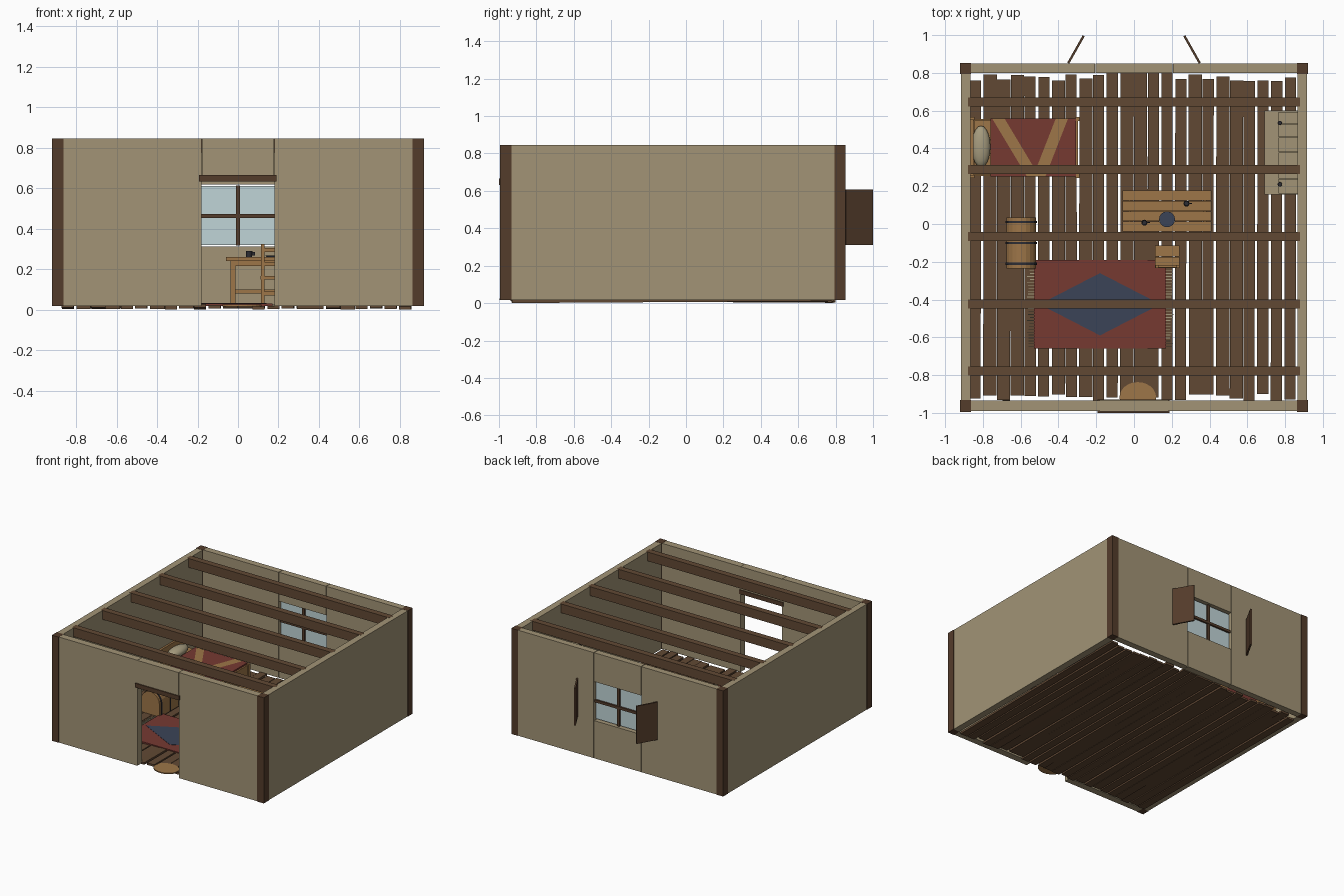
import bpy, bmesh, math, random
from mathutils import Matrix

cube = bpy.data.objects.get("Cube")
if cube:
    bpy.data.objects.remove(cube, do_unlink=True)
random.seed(4)


def material(name, r, g, b):
    m = bpy.data.materials.new(name)
    m.use_nodes = True
    m.diffuse_color = (r, g, b, 1)
    m.node_tree.nodes["Principled BSDF"].inputs["Base Color"].default_value = (r, g, b, 1)
    return m


PLASTER = material("plaster", 0.36, 0.295, 0.18)
DARK = material("dark_wood", 0.088, 0.045, 0.024)
PLANK = material("floor_wood", 0.12, 0.066, 0.034)
TAN = material("light_wood", 0.34, 0.18, 0.065)
RED = material("red_cloth", 0.18, 0.041, 0.031)
BLUE = material("blue_cloth", 0.043, 0.057, 0.097)
GLASS = material("window_glass", 0.53, 0.66, 0.68)
IRON = material("iron", 0.026, 0.026, 0.034)
LINEN = material("linen", 0.38, 0.33, 0.21)


def finish(name, bm, *mats):
    bmesh.ops.recalc_face_normals(bm, faces=bm.faces)
    mesh = bpy.data.meshes.new(name)
    bm.to_mesh(mesh)
    bm.free()
    for m in mats:
        mesh.materials.append(m)
    ob = bpy.data.objects.new(name, mesh)
    bpy.context.collection.objects.link(ob)
    return ob


def add_box(bm, x0, x1, y0, y1, z0, z1):
    mat = Matrix.Translation(((x0 + x1) / 2, (y0 + y1) / 2, (z0 + z1) / 2))
    mat = mat @ Matrix.Diagonal((x1 - x0, y1 - y0, z1 - z0, 1))
    return bmesh.ops.create_cube(bm, size=1, matrix=mat)["verts"]


def box(name, xs, ys, zs, mat):
    bm = bmesh.new()
    add_box(bm, *xs, *ys, *zs)
    return finish(name, bm, mat)


def lathe(name, profile, mat, loc, turn=None, sides=16):
    """Spin (radius, height) pairs about the local z axis."""
    bm = bmesh.new()
    rings = [[bm.verts.new((r * math.cos(2 * math.pi * i / sides),
                            r * math.sin(2 * math.pi * i / sides), h)) for i in range(sides)]
             for r, h in profile]
    for a, b in zip(rings, rings[1:]):
        for i in range(sides):
            j = (i + 1) % sides
            bm.faces.new((a[i], a[j], b[j], b[i]))
    bm.faces.new(rings[0])
    bm.faces.new(rings[-1])
    bm.transform(Matrix.Translation(loc) @ (turn or Matrix()))
    return finish(name, bm, mat)


def arched_box(name, x, half, y0, y1, z0, z1, mat):
    """Box along y with a half-round top of radius half."""
    bm = bmesh.new()
    outline = [(x - half, z0), (x + half, z0)]
    outline += [(x + half * math.cos(math.pi * i / 10), z1 + half * math.sin(math.pi * i / 10))
                for i in range(11)]
    face = bm.faces.new([bm.verts.new((px, y0, pz)) for px, pz in outline])
    end = bmesh.ops.extrude_face_region(bm, geom=[face])["geom"]
    bmesh.ops.translate(bm, vec=(0, y1 - y0, 0),
                        verts=[g for g in end if isinstance(g, bmesh.types.BMVert)])
    return finish(name, bm, mat)


# Floor planks, slightly tilted, with uneven ends and a few open gaps
bm = bmesh.new()
count, step = 24, 1.74 / 24
for i in range(count):
    x = -0.87 + i * step
    gap = 0.013 if random.random() < 0.35 else 0.002
    back = 0.80 if 9 < i < 15 else random.uniform(0.755, 0.795)
    verts = add_box(bm, x, x + step - gap, random.uniform(-0.94, -0.90), back, 0.006, 0.022)
    tilt = Matrix.Rotation(random.uniform(-0.006, 0.006), 4, 'X')
    yaw = Matrix.Rotation(random.uniform(-0.002, 0.002), 4, 'Z')
    pivot = Matrix.Translation((x, 0, 0))
    bmesh.ops.transform(bm, matrix=pivot @ yaw @ tilt @ pivot.inverted(), verts=verts)
finish("floor_planks", bm, PLANK)

# Walls, corner posts and shutters, mirrored left and right
H = (0.017, 0.845)
for s, side in ((-1, "right"), (1, "left")):
    def span(a, b):
        return sorted((s * a, s * b))
    box(side + "_wall", span(0.865, 0.917), (-0.935, 0.80), H, PLASTER)
    box(side + "_front_wall", span(0.181, 0.865), (-0.99, -0.935), H, PLASTER)
    box(side + "_back_wall", span(0.207, 0.865), (0.80, 0.85), H, PLASTER)
    box(side + "_front_post", span(0.862, 0.92), (-0.994, -0.932), (0.017, 0.846), DARK)
    box(side + "_back_post", span(0.862, 0.92), (0.795, 0.853), (0.017, 0.846), DARK)
    bm = bmesh.new()
    add_box(bm, 0, 0.166, -0.006, 0.006, 0.312, 0.608)
    bm.transform(Matrix.Translation((s * 0.348, 0.852, 0)) @
                 Matrix.Rotation(math.atan2(0.145, -s * 0.082), 4, 'Z'))
    finish(side + "_shutter", bm, DARK)

box("door_header", (-0.179, 0.179), (-0.992, -0.933), (0.64, 0.845), PLASTER)
box("door_lintel", (-0.193, 0.189), (-1.0, -0.928), (0.632, 0.665), DARK)
box("window_base_wall", (-0.203, 0.203), (0.80, 0.85), (0.017, 0.312), PLASTER)
box("window_top_wall", (-0.203, 0.203), (0.80, 0.85), (0.618, 0.845), PLASTER)

# Window
box("window_glass", (-0.203, 0.203), (0.822, 0.828), (0.32, 0.61), GLASS)
box("window_upright", (-0.01, 0.01), (0.81, 0.84), (0.318, 0.612), DARK)
box("window_crossbar", (-0.203, 0.203), (0.808, 0.842), (0.453, 0.473), DARK)

# Ceiling beams
for i in range(5):
    y = 0.645 - i * 0.356
    box("ceiling_beam", (-0.88, 0.88), (y - 0.024, y + 0.024), (0.775, 0.8455), PLANK)

# Bed
box("bed_frame", (-0.86, -0.30), (0.255, 0.555), (0.10, 0.145), TAN)
box("bed_headboard", (-0.865, -0.85), (0.255, 0.555), (0.02, 0.27), TAN)
box("bed_footboard", (-0.31, -0.297), (0.255, 0.555), (0.06, 0.19), TAN)
for x in (-0.855, -0.30):
    for y in (0.255, 0.555):
        box("bed_post", (x - 0.011, x + 0.011), (y - 0.011, y + 0.011), (0.02, 0.195), TAN)
box("mattress", (-0.848, -0.312), (0.262, 0.548), (0.145, 0.19), TAN)

# Blanket with two slanted stripes cut into it: (slant, near edge, far edge)
bm = bmesh.new()
add_box(bm, -0.76, -0.308, 0.252, 0.558, 0.12, 0.202)
stripes = ((-0.6, -0.416, -0.35), (0.39, -0.632, -0.567))
for slant, *edges in stripes:
    for e in edges:
        bmesh.ops.bisect_plane(bm, geom=bm.verts[:] + bm.edges[:] + bm.faces[:],
                               plane_co=(e, 0, 0), plane_no=(1, -slant, 0))
for f in bm.faces:
    c = f.calc_center_median()
    f.material_index = int(any(a < c.x - k * c.y < b for k, a, b in stripes))
finish("blanket", bm, RED, TAN)

bm = bmesh.new()
bmesh.ops.create_uvsphere(bm, u_segments=20, v_segments=12, radius=1,
                          matrix=Matrix.Translation((-0.81, 0.41, 0.215)) @
                          Matrix.Diagonal((0.05, 0.11, 0.035, 1)))
pillow = finish("pillow", bm, LINEN)
for p in pillow.data.polygons:
    p.use_smooth = True

# Table
for i in range(4):
    y = -0.04 + i * 0.055
    box("table_board", (-0.06, 0.41), (y, y + 0.052), (0.24, 0.26), TAN)
for x in (-0.025, 0.375):
    for y in (-0.01, 0.15):
        box("table_leg", (x - 0.012, x + 0.012), (y - 0.012, y + 0.012), (0.02, 0.24), TAN)
    box("table_end_rail", (x - 0.008, x + 0.008), (-0.01, 0.15), (0.215, 0.24), TAN)
box("table_stretcher", (-0.025, 0.375), (0.062, 0.078), (0.08, 0.1), TAN)
for y in (-0.01, 0.15):
    box("table_side_rail", (-0.025, 0.375), (y - 0.007, y + 0.007), (0.215, 0.24), TAN)

# Tableware
lathe("plate", [(0.034, 0), (0.042, 0.008)], BLUE, (0.175, 0.025, 0.26))
for x, y in ((0.055, 0.007), (0.278, 0.108)):
    lathe("mug", [(0.015, 0), (0.016, 0.03), (0.012, 0.03), (0.011, 0.006)], IRON, (x, y, 0.26), sides=12)
    box("mug_handle", (x + 0.014, x + 0.03), (y - 0.003, y + 0.003), (0.268, 0.284), IRON)

# Chair
for y in (-0.232, -0.172):
    box("chair_seat_board", (0.112, 0.242), (y, y + 0.058), (0.15, 0.165), TAN)
for x in (0.122, 0.232):
    for y, top in ((-0.225, 0.325), (-0.125, 0.15)):
        box("chair_leg", (x - 0.008, x + 0.008), (y - 0.008, y + 0.008), (0.02, top), TAN)
    box("chair_side_rung", (x - 0.005, x + 0.005), (-0.225, -0.125), (0.07, 0.082), TAN)
for z in (0.07, 0.215, 0.285):
    box("chair_slat", (0.122, 0.232), (-0.23, -0.22), (z, z + 0.02), TAN)

# Rug with diamond and fringe
box("rug", (-0.53, 0.17), (-0.66, -0.19), (0.018, 0.03), RED)
lathe("rug_diamond", [(1, 0), (1, 0.002)], BLUE, (-0.18, -0.425, 0.03),
      Matrix.Diagonal((0.32, 0.165, 1, 1)), 4)
bm = bmesh.new()
for i in range(30):
    y = -0.652 + i * 0.0155
    add_box(bm, -0.53 - random.uniform(0.02, 0.038), -0.53, y, y + 0.004, 0.02, 0.028)
    add_box(bm, 0.17, 0.17 + random.uniform(0.02, 0.038), y, y + 0.004, 0.02, 0.028)
finish("rug_fringe", bm, LINEN)

# Chest with a rounded lid and iron bands
arched_box("chest", -0.597, 0.079, -0.235, 0.035, 0.02, 0.12, TAN)
for y in (-0.21, -0.10, 0.01):
    arched_box("chest_band", -0.597, 0.083, y - 0.006, y + 0.006, 0.02, 0.12, IRON)

# Door mat sunk between the planks
lathe("door_mat", [(1, 0), (1, 0.008)], TAN, (0.02, -0.917, 0.0165),
      Matrix.Diagonal((0.097, 0.08, 1, 1)), 24)

# Stone fireplace
for y in (0.17, 0.50):
    box("fireplace_pier", (0.72, 0.866), (y, y + 0.085), (0.02, 0.40), PLASTER)
box("fireplace_lintel", (0.72, 0.866), (0.17, 0.585), (0.30, 0.40), PLASTER)
box("firebox_back", (0.855, 0.866), (0.255, 0.50), (0.02, 0.30), IRON)
box("mantel", (0.69, 0.866), (0.155, 0.60), (0.40, 0.435), PLASTER)
cuts = (0.16, 0.24, 0.30, 0.38, 0.46, 0.53, 0.595)
for a, b in zip(cuts, cuts[1:]):
    box("chimney_stone", (0.765, 0.866), (a + 0.001, b - 0.001), (0.435, 0.50), PLASTER)
for y in (0.21, 0.535):
    lathe("candlestick", [(0.012, 0), (0.005, 0.012), (0.005, 0.05), (0.011, 0.06)],
          IRON, (0.772, y, 0.50), sides=10)
